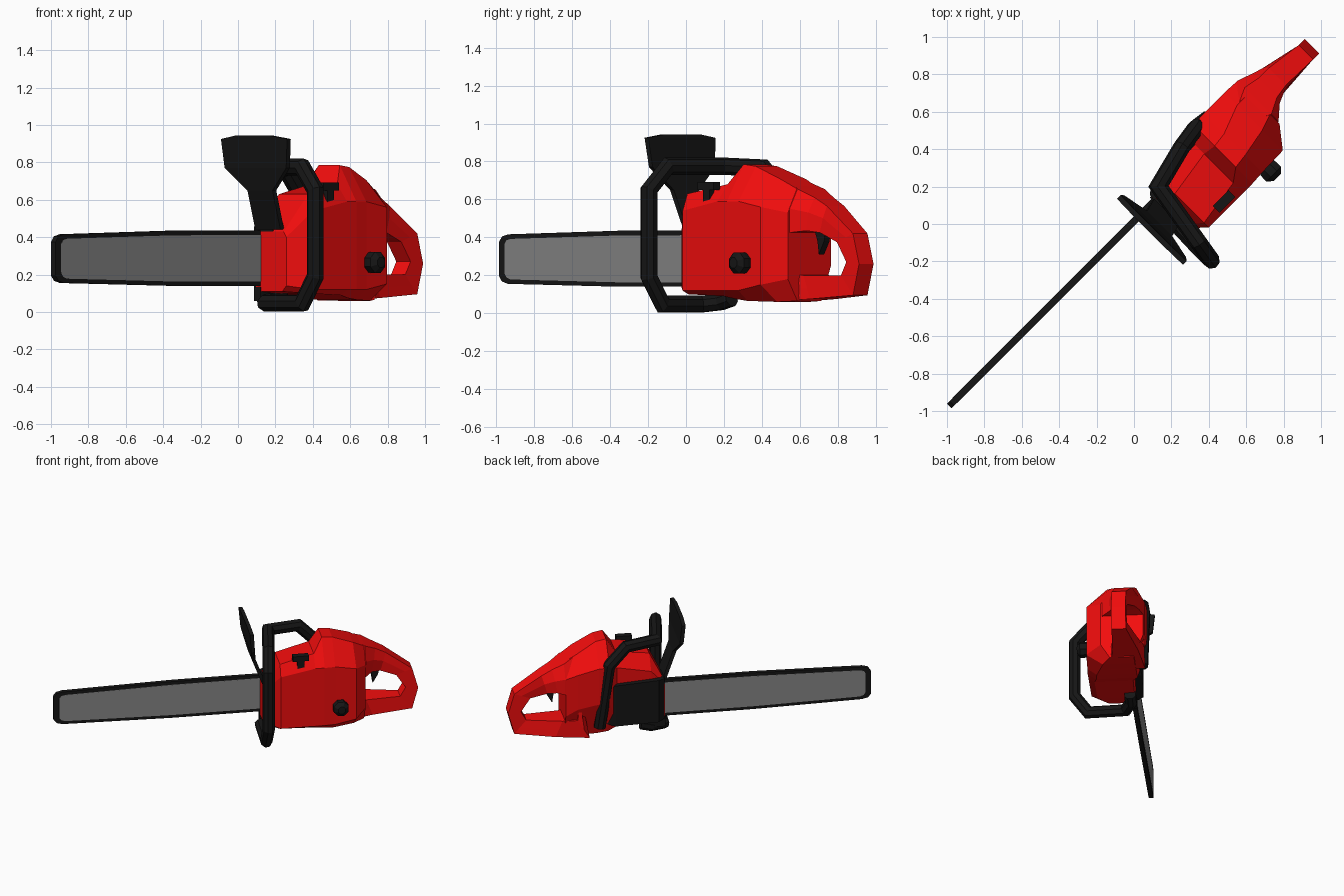
import bpy, bmesh, math
from mathutils import Vector

if "Cube" in bpy.data.objects:
    bpy.data.objects.remove(bpy.data.objects["Cube"])

R = math.sqrt(0.5)


def P(u, v, z):
    """Saw axes to world: u runs bar tip to rear handle, v to the saw's side."""
    return Vector(((u + v) * R, (u - v) * R, z))


def material(name, c):
    m = bpy.data.materials.new(name)
    m.diffuse_color = (*c, 1)
    m.use_nodes = True
    m.node_tree.nodes["Principled BSDF"].inputs["Base Color"].default_value = m.diffuse_color
    return m


RED = material("red", (0.9, 0.004, 0.004))
BLACK = material("black", (0.008, 0.008, 0.008))
GREY = material("grey", (0.25, 0.25, 0.25))


def loft(name, sections, mat, ring=False):
    """Skin equal-length loops of (u, v, z) points, capped unless a ring."""
    bm = bmesh.new()
    loops = [[bm.verts.new(P(*p)) for p in s] for s in sections]
    n = len(loops[0])
    pairs = list(zip(loops, loops[1:]))
    if ring:
        pairs.append((loops[-1], loops[0]))
    else:
        bm.faces.new(loops[0])
        bm.faces.new(loops[-1])
    for a, b in pairs:
        for i in range(n):
            j = (i + 1) % n
            bm.faces.new((a[i], a[j], b[j], b[i]))
    bmesh.ops.recalc_face_normals(bm, faces=bm.faces)
    me = bpy.data.meshes.new(name)
    bm.to_mesh(me)
    bm.free()
    me.materials.append(mat)
    ob = bpy.data.objects.new(name, me)
    bpy.context.collection.objects.link(ob)
    return ob


def plate(name, pts, v0, v1, mat):
    """Extrude a (u, z) side profile across v."""
    return loft(name, [[(u, v, z) for u, z in pts] for v in (v0, v1)], mat)


def box(name, u0, u1, v0, v1, z0, z1, mat):
    return plate(name, [(u0, z0), (u1, z0), (u1, z1), (u0, z1)], v0, v1, mat)


def tube(name, path, r, mat, sides=8):
    """Sweep a polygon along a path, mitred at the corners."""
    pts = [Vector(p) for p in path]
    dirs = [(b - a).normalized() for a, b in zip(pts, pts[1:])]
    side = dirs[0].cross(Vector((1, 0, 0))).normalized()
    secs = []
    for i, p in enumerate(pts):
        d0, d1 = dirs[max(i - 1, 0)], dirs[min(i, len(dirs) - 1)]
        side = (side - d0 * side.dot(d0)).normalized()
        up = d0.cross(side)
        t = (d0 + d1).normalized()
        loop = []
        for k in range(sides):
            a = 2 * math.pi * (k + 0.5) / sides
            o = (side * math.cos(a) + up * math.sin(a)) * r
            loop.append(tuple(p + o - d0 * (o.dot(t) / d0.dot(t))))
        secs.append(loop)
        # carry the frame round the corner
        side = d0.rotation_difference(d1) @ side
    return loft(name, secs, mat)


# Guide bar and chain
plate("chain", [(-1.387, .195), (-1.387, .375), (-1.365, .405), (-1.32, .416), (-.5, .435), (.3, .435),
                (.3, .14), (-.5, .14), (-1.32, .155), (-1.365, .167)], -.027, .007, BLACK)
plate("guide_bar", [(-1.345, .21), (-1.345, .365), (-1.33, .385), (-1.3, .392), (-.5, .41), (.28, .412),
                    (.28, .163), (-.5, .163), (-1.3, .178), (-1.33, .188)], -.0285, .0085, GREY)


# Motor body: u, (bottom z, left v, right v), (right v, low z, high z),
# (top z, right v, left v), (left v, high z, low z)
def section(u, bot, right, top, left):
    return [(u, bot[1], bot[0]), (u, bot[2], bot[0]), (u, right[0], right[1]), (u, right[0], right[2]),
            (u, top[1], top[0]), (u, top[2], top[0]), (u, left[0], left[1]), (u, left[0], left[2])]


loft("motor_body", [
    section(.165, (.11, -.02, .17), (.20, .14, .40), (.43, .18, -.025), (-.03, .40, .14)),
    section(.27, (.10, -.03, .25), (.295, .12, .54), (.63, .26, .04), (-.05, .52, .14)),
    section(.53, (.09, -.04, .25), (.295, .12, .59), (.68, .22, .00), (-.07, .58, .14)),
    section(.60, (.075, -.08, .23), (.295, .12, .59), (.785, .17, .01), (-.15, .62, .33)),
    section(.68, (.065, -.08, .22), (.29, .12, .59), (.775, .16, .0), (-.155, .62, .33)),
    section(.84, (.06, -.08, .16), (.285, .15, .56), (.705, .13, -.06), (-.155, .58, .30)),
    section(.93, (.065, -.08, .10), (.17, .18, .53), (.655, .10, -.06), (-.15, .55, .25)),
], RED)

# Rear handle: a ring of sections round the grip hole; each entry is
# outer (u, z), inner (u, z), left v, right v, chamfer factor at the outer edge
ring = [((.86, .69), (.82, .36), -.14, .15, .45), ((.935, .655), (.93, .425), -.15, .16, .65),
        ((1.02, .61), (.99, .435), -.125, .095, .65), ((1.10, .565), (1.06, .425), -.10, .062, .8),
        ((1.30, .42), (1.18, .375), -.053, .055, 1), ((1.345, .26), (1.25, .27), -.053, .055, 1),
        ((1.30, .095), (1.21, .20), -.053, .055, 1), ((1.0, .075), (.95, .20), -.12, .075, 1),
        ((.75, .062), (.84, .21), -.15, .12, 1)]
secs = []
for (ou, oz), (iu, iz), a, b, c in ring:
    mu, mz = ou + (iu - ou) * .45, oz + (iz - oz) * .45
    secs.append([(ou, a * c, oz), (ou, b * c, oz), (mu, b, mz), (iu, b, iz), (iu, a, iz), (mu, a, mz)])
loft("rear_handle", secs, RED, ring=True)

# Throttle trigger
plate("trigger", [(.97, .46), (1.06, .44), (1.05, .38), (1.01, .31), (1.0, .38)], -.02, .02, BLACK)

# Clutch cover on the bar side
loft("clutch_cover", [[(u, a, z0), (u, -.028, z0), (u, -.028, z1), (u, a, z1)] for u, a, z0, z1 in
                      ((.17, -.05, .13, .455), (.22, -.09, .12, .46), (.55, -.11, .12, .45),
                       (.61, -.10, .14, .42))], BLACK)
box("clutch_foot", .16, .34, -.04, .01, .06, .135, BLACK)

# Wrap-around front handle
tube("front_handle", [(.34, .0, .08), (.26, .0, .06), (.165, .05, .048), (.155, .33, .048), (.155, .43, .19),
                      (.155, .43, .65), (.175, .31, .775), (.235, -.05, .775), (.47, -.11, .765),
                      (.60, -.13, .63), (.67, -.12, .13)], .046, BLACK)

# Hand guard: wide blade on a narrower arm, leaning forward; rows of (z, u, left v, right v)
rows = [(.44, .165, -.02, .17), (.65, .085, .0, .19), (.77, .058, -.145, .32), (.925, .045, -.16, .34),
        (.943, .042, -.05, .21)]
loft("hand_guard", [[(u - .014, a, z), (u - .014, b, z), (u + .014, b, z), (u + .014, a, z)]
                    for z, u, a, b in rows], BLACK)
box("guard_mount", .165, .25, -.03, .10, .41, .46, BLACK)


# Starter knob on the side and choke lever on top
def disc(v, r):
    return [(.717 + r * math.cos(a), v, .265 + r * math.sin(a))
            for a in (math.pi * (k + .5) / 4 for k in range(8))]


loft("side_knob", [disc(.27, .055), disc(.31, .06), disc(.34, .06), disc(.365, .03)], BLACK)
box("lever_stem", .40, .45, .235, .275, .58, .66, BLACK)
box("lever_cap", .365, .485, .23, .28, .65, .692, BLACK)
